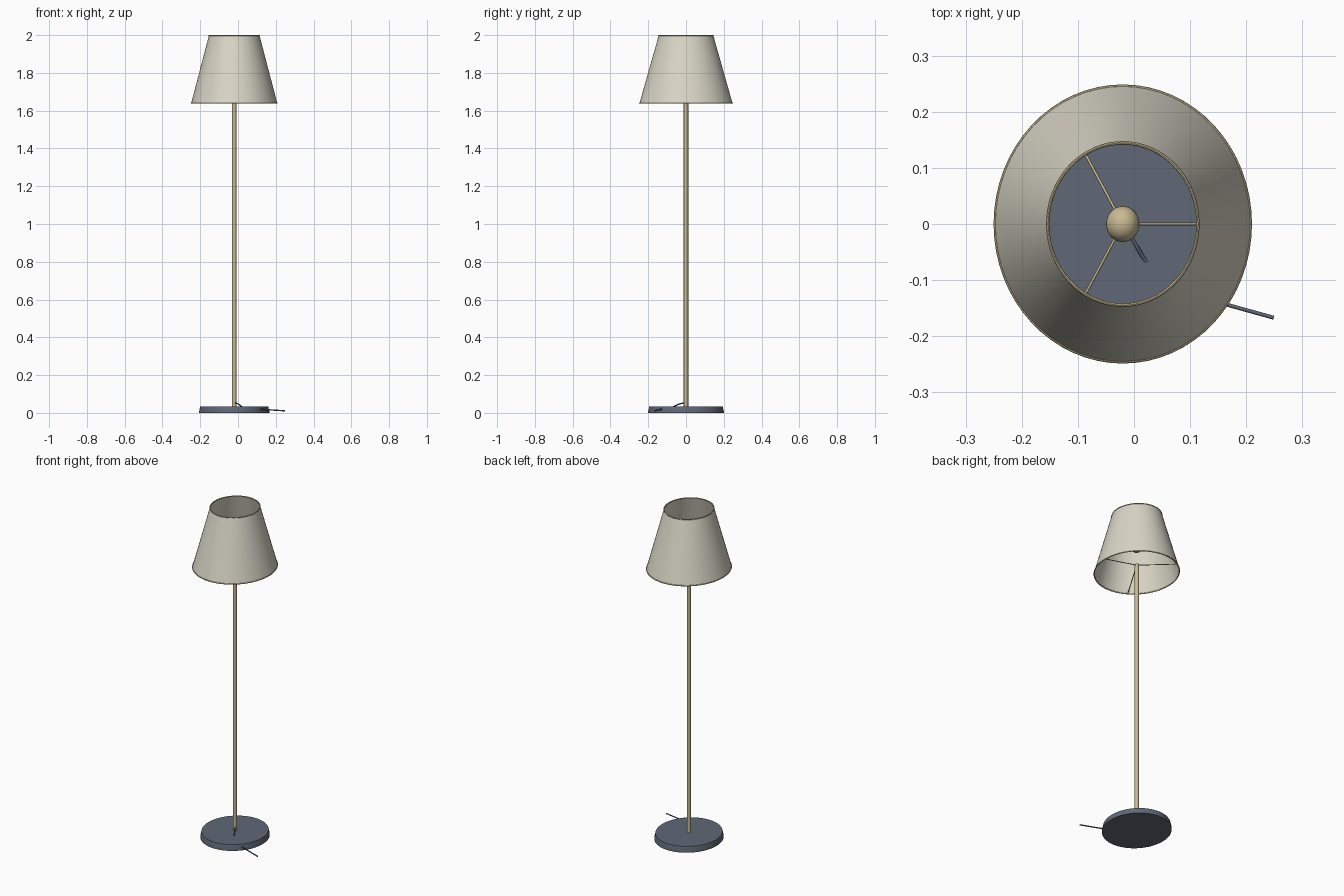
import bpy, math
from mathutils import Vector

if "Cube" in bpy.data.objects:
    bpy.data.objects.remove(bpy.data.objects["Cube"])

CX, SX = -0.02, 0.926      # lamp axis and slight squash along x
SEG = 64


def material(name, rgb):
    m = bpy.data.materials.new(name)
    m.diffuse_color = (*rgb, 1)
    m.use_nodes = True
    m.node_tree.nodes["Principled BSDF"].inputs["Base Color"].default_value = m.diffuse_color
    return m


CREAM = material("cream fabric", (0.70, 0.67, 0.57))
BRASS = material("pale brass", (0.58, 0.49, 0.29))
SLATE = material("slate grey", (0.115, 0.14, 0.18))


def lathe(name, profile, mat, closed=False, seg=SEG):
    """Revolve (radius, z) points about the lamp axis."""
    verts, faces, n = [], [], len(profile)
    for i in range(seg):
        a = 2 * math.pi * i / seg
        for r, z in profile:
            verts.append((CX + SX * r * math.cos(a), r * math.sin(a), z))
    for i in range(seg):
        j = (i + 1) % seg
        for k in range(n if closed else n - 1):
            l = (k + 1) % n
            faces.append((i * n + k, j * n + k, j * n + l, i * n + l))
    mesh = bpy.data.meshes.new(name)
    mesh.from_pydata(verts, [], faces)
    mesh.materials.append(mat)
    obj = bpy.data.objects.new(name, mesh)
    bpy.context.collection.objects.link(obj)
    bpy.ops.object.select_all(action='DESELECT')
    obj.select_set(True)
    bpy.context.view_layer.objects.active = obj
    bpy.ops.object.shade_smooth_by_angle(angle=math.radians(35))
    return obj


def tube(name, points, radius, mat, smooth=False):
    """Round wire along a path."""
    cu = bpy.data.curves.new(name, 'CURVE')
    cu.dimensions = '3D'
    cu.bevel_depth = radius
    cu.bevel_resolution = 2
    cu.use_fill_caps = True
    if smooth:
        sp = cu.splines.new('BEZIER')
        sp.bezier_points.add(len(points) - 1)
        for bp, p in zip(sp.bezier_points, points):
            bp.co = p
            bp.handle_left_type = bp.handle_right_type = 'AUTO'
        sp.resolution_u = 6
    else:
        sp = cu.splines.new('POLY')
        sp.points.add(len(points) - 1)
        for q, p in zip(sp.points, points):
            q.co = (*p, 1)
    cu.materials.append(mat)
    obj = bpy.data.objects.new(name, cu)
    bpy.context.collection.objects.link(obj)
    return obj


def rim(name, radius, z, minor=0.0032):
    ring = [(radius + minor * math.cos(math.pi * k / 4), z + minor * math.sin(math.pi * k / 4))
            for k in range(8)]
    return lathe(name, ring, BRASS, closed=True)


# base disc with slightly tapered edge
lathe("base", [(0, 0), (0.201, 0), (0.201, 0.006), (0.194, 0.035), (0, 0.035)], SLATE)

# pole
lathe("pole", [(0, 0.03), (0.012, 0.03), (0.012, 1.69), (0, 1.69)], BRASS, seg=24)

# tapered shade with brass wire rims
lathe("shade", [(0.246, 1.64), (0.145, 1.997)], CREAM)
rim("shade_bottom_rim", 0.2455, 1.64)
rim("shade_top_rim", 0.1445, 1.9968)

# three support arms sloping from pole top to the bottom rim
for i in range(3):
    a = 2 * math.pi * i / 3
    end = Vector((CX + SX * 0.245 * math.cos(a), 0.245 * math.sin(a), 1.641))
    tube(f"support_arm_{i + 1}", [Vector((CX, 0, 1.686)), end], 0.0025, BRASS)

# bulb
R = 0.032
lathe("bulb", [(R * math.sin(math.pi * k / 16), 1.80 - R * math.cos(math.pi * k / 16))
               for k in range(17)], BRASS, seg=32)

# cord leaving the pole, passing through the base and out to the side
tube("cord", [(-0.02, 0, 0.055), (0.002, -0.035, 0.047), (0.025, -0.071, 0.031),
              (0.07, -0.112, 0.022), (0.125, -0.132, 0.019), (0.17, -0.145, 0.016),
              (0.249, -0.167, 0.011)], 0.0035, SLATE, smooth=True)
